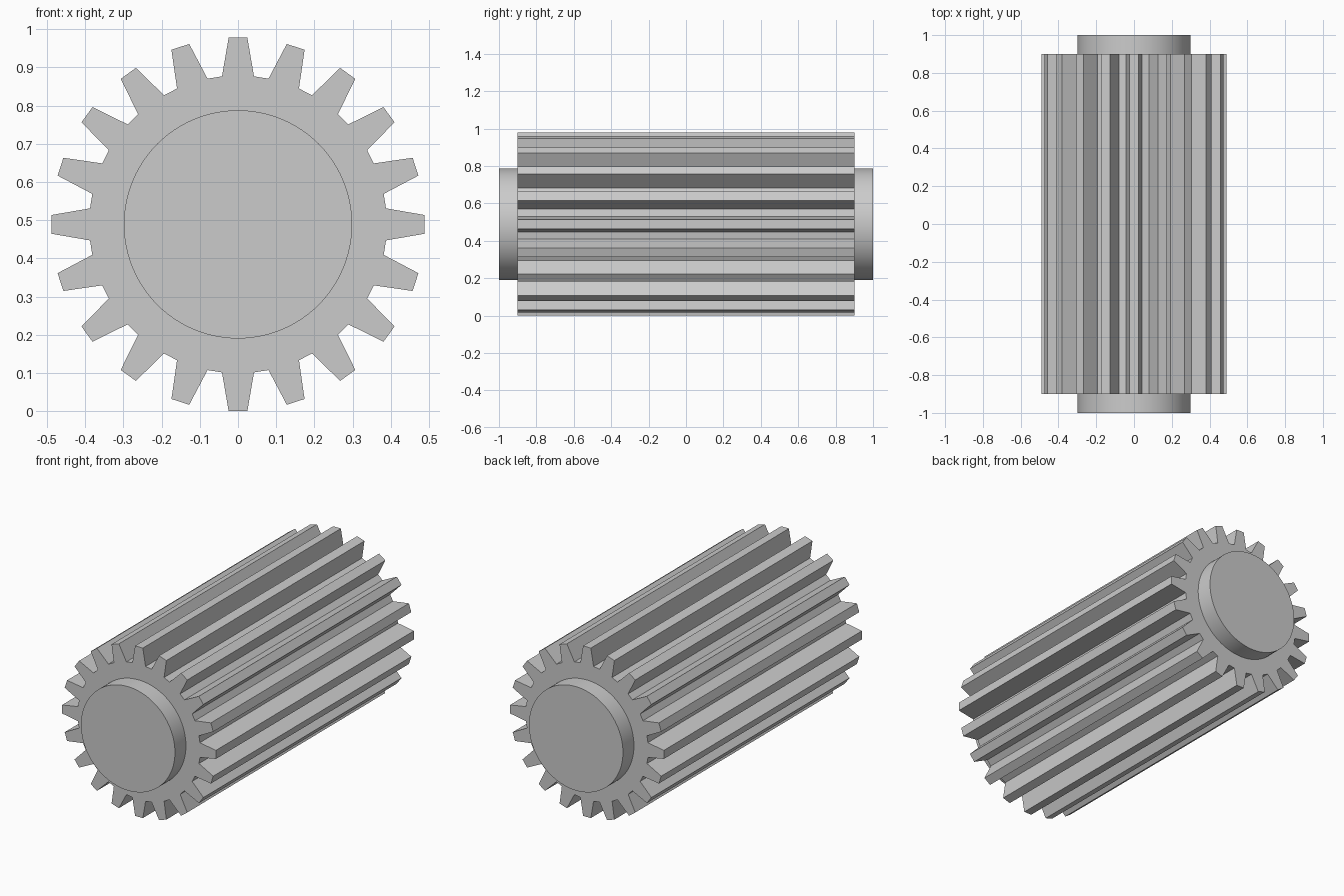
import bpy
import bmesh
from math import radians, sin, cos
from mathutils import Vector

cube = bpy.data.objects.get("Cube")
if cube:
    bpy.data.objects.remove(cube, do_unlink=True)

TEETH = 20
CENTRE_Z = 0.489
PITCH = 360 / TEETH

steel = bpy.data.materials.new("grey_metal")
steel.use_nodes = True
steel.diffuse_color = (0.6, 0.6, 0.6, 1)
steel.node_tree.nodes["Principled BSDF"].inputs["Base Color"].default_value = (0.6, 0.6, 0.6, 1)


def extruded(name, outline, half_length):
    """Prism along y from an outline of (radius, degrees) points."""
    bm = bmesh.new()
    ring = [bm.verts.new((r * sin(radians(a)), -half_length, r * cos(radians(a))))
            for r, a in outline]
    cap = bm.faces.new(ring)
    # Keep the front cap and sweep a copy of it to the back
    copy = bmesh.ops.extrude_face_region(bm, geom=[cap], use_keep_orig=True)
    moved = [v for v in copy["geom"] if isinstance(v, bmesh.types.BMVert)]
    bmesh.ops.translate(bm, verts=moved, vec=Vector((0, 2 * half_length, 0)))
    bmesh.ops.recalc_face_normals(bm, faces=bm.faces)
    mesh = bpy.data.meshes.new(name)
    bm.to_mesh(mesh)
    bm.free()
    mesh.materials.append(steel)
    obj = bpy.data.objects.new(name, mesh)
    obj.location.z = CENTRE_Z
    bpy.context.collection.objects.link(obj)
    return obj


# Toothed body: each tooth tapers from its root to a flat tip
tooth = [(0.39, -6.18), (0.4896, -2.87), (0.4896, 2.87), (0.39, 6.18)]
outline = [(r, a + i * PITCH) for i in range(TEETH) for r, a in tooth]
extruded("gear_body", outline, 0.9)

# Round shaft, showing as a hub at both ends
shaft = extruded("shaft", [(0.299, a * 3.75) for a in range(96)], 1.0)
bpy.ops.object.select_all(action="DESELECT")
shaft.select_set(True)
bpy.context.view_layer.objects.active = shaft
bpy.ops.object.shade_smooth_by_angle(angle=radians(30))
